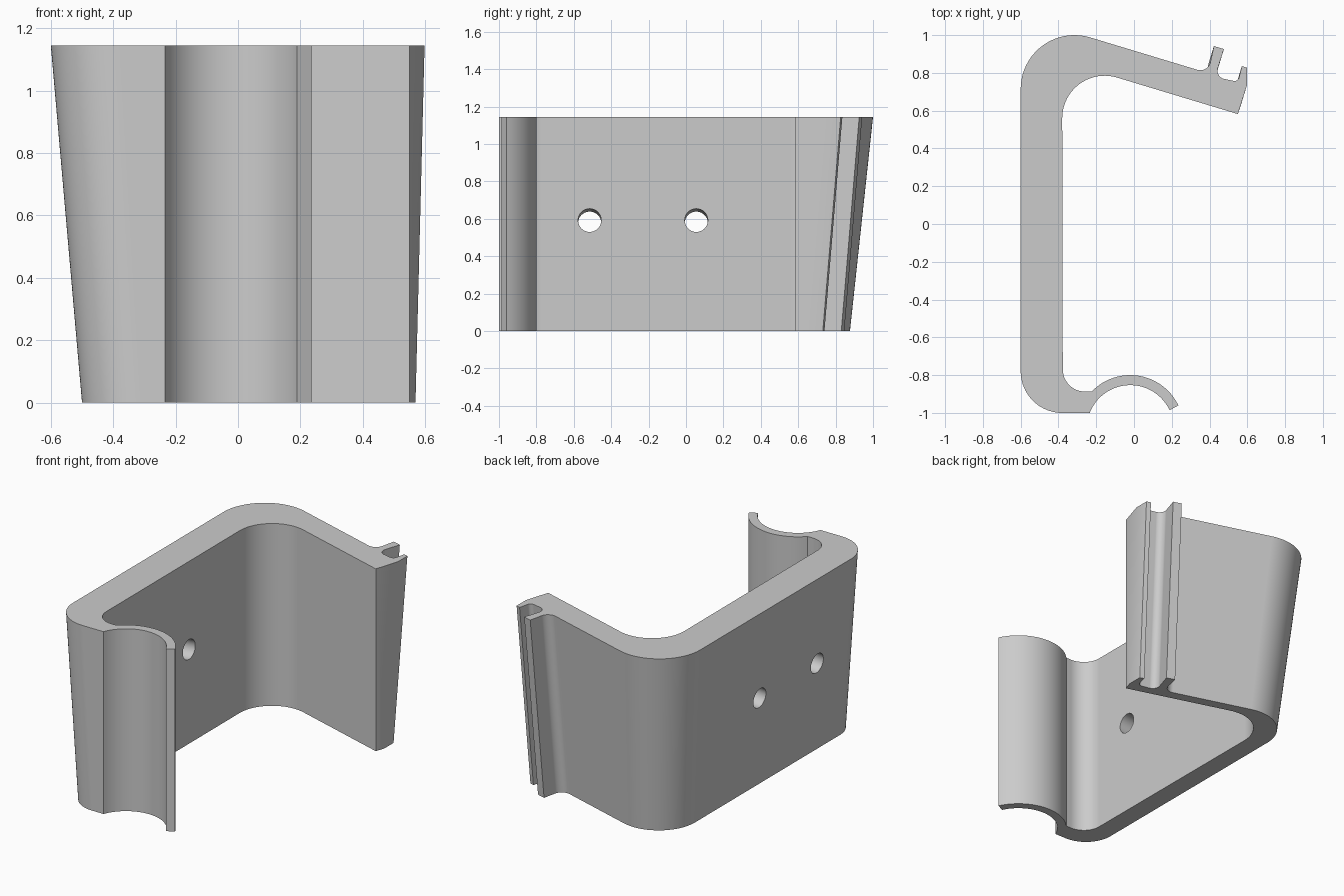
import bpy, bmesh
from math import sin, cos, radians, atan2
from mathutils import Matrix, Vector

if "Cube" in bpy.data.objects:
    bpy.data.objects.remove(bpy.data.objects["Cube"], do_unlink=True)

HEIGHT = 1.145
DRAFT = 0.1                      # how far the outer walls lean in at the foot
ARM = 73.1                       # heading of the arm's outward normal, degrees
NORMAL = Vector((cos(radians(ARM)), sin(radians(ARM))))
SIDE = ARM - 90                  # heading along the arm


def arc(cx, cy, r, start, end, steps=20):
    angles = [radians(start + (end - start) * i / steps) for i in range(steps + 1)]
    return [Vector((cx + r * cos(a), cy + r * sin(a))) for a in angles]


def profile(lean):
    """Closed outline of the bracket; lean moves the drafted outer walls inward."""
    shrink = 0.33 * lean
    # Outer wall with its two rounded corners
    r = 0.22 - shrink
    pts = arc(-0.60 + lean + r, -1 + r, r, 270, 180)
    r = 0.285 - shrink
    cx = -0.60 + lean + r
    reach = Vector((-0.315, 0.715)).dot(NORMAL) + 0.285 - lean - r
    pts += arc(cx, (reach - cx * NORMAL.x) / NORMAL.y, r, 180, ARM)
    # Hook and clip groove on the arm's tip
    clip = arc(0.351, 0.869, 0.055, ARM + 180, SIDE + 360, 10)
    clip += [Vector((0.423, 0.942)), Vector((0.476, 0.926))]
    clip += arc(0.487, 0.812, 0.045, SIDE + 180, ARM + 180, 10)
    clip += arc(0.532, 0.782, 0.025, ARM + 180, SIDE + 360, 8)
    clip += [Vector(p) for p in ((0.571, 0.836), (0.598, 0.827), (0.598, 0.735))]
    pts += [p - NORMAL * lean for p in clip]
    # Inner wall
    pts.append(Vector((0.55, 0.582)))
    pts += arc(-0.155, 0.56, 0.225, ARM, 180)
    pts += arc(-0.26, -0.77, 0.117, 180, 270, 12)
    # Curved front cradle
    pts += arc(-0.02, -1.083, 0.283, 136, 25.7, 28)
    pts += arc(-0.02, -1.083, 0.23, 25, 158.8, 28)
    return pts


# Bracket body: loft between the foot and top outlines
bm = bmesh.new()
foot = [bm.verts.new((p.x, p.y, 0)) for p in profile(DRAFT)]
top = [bm.verts.new((p.x, p.y, HEIGHT)) for p in profile(0)]
bm.faces.new(foot)
bm.faces.new(top)
for i in range(len(foot)):
    j = (i + 1) % len(foot)
    bm.faces.new((foot[i], foot[j], top[j], top[i]))
bmesh.ops.recalc_face_normals(bm, faces=bm.faces)
mesh = bpy.data.meshes.new("bracket")
bm.to_mesh(mesh)
bm.free()
bracket = bpy.data.objects.new("bracket", mesh)
bpy.context.collection.objects.link(bracket)

grey = bpy.data.materials.new("plain grey")
grey.use_nodes = True
grey.diffuse_color = (0.6, 0.6, 0.6, 1)
grey.node_tree.nodes["Principled BSDF"].inputs["Base Color"].default_value = (0.6, 0.6, 0.6, 1)
mesh.materials.append(grey)

# Two screw holes, square to the leaning outer wall
bpy.context.view_layer.objects.active = bracket
for y in (-0.515, 0.055):
    bpy.ops.mesh.primitive_cylinder_add(
        vertices=32, radius=0.062, depth=0.6, location=(-0.38, y, 0.592),
        rotation=(0, radians(90) - atan2(DRAFT, HEIGHT), 0))
    cutter = bpy.context.object
    cutter.name = "hole_cutter"
    cutter.hide_render = True
    cutter.data.materials.append(grey)
    bpy.context.view_layer.objects.active = bracket
    cut = bracket.modifiers.new("hole", "BOOLEAN")
    cut.operation = "DIFFERENCE"
    cut.solver = "EXACT"
    cut.object = cutter
    bpy.ops.object.modifier_apply(modifier=cut.name)
    bpy.data.objects.remove(cutter, do_unlink=True)

# Smooth the curves, keep the edges crisp
bpy.ops.object.select_all(action="DESELECT")
bracket.select_set(True)
bpy.ops.object.shade_smooth_by_angle(angle=radians(25))
bracket.modifiers.new("even_shading", "WEIGHTED_NORMAL").keep_sharp = True
